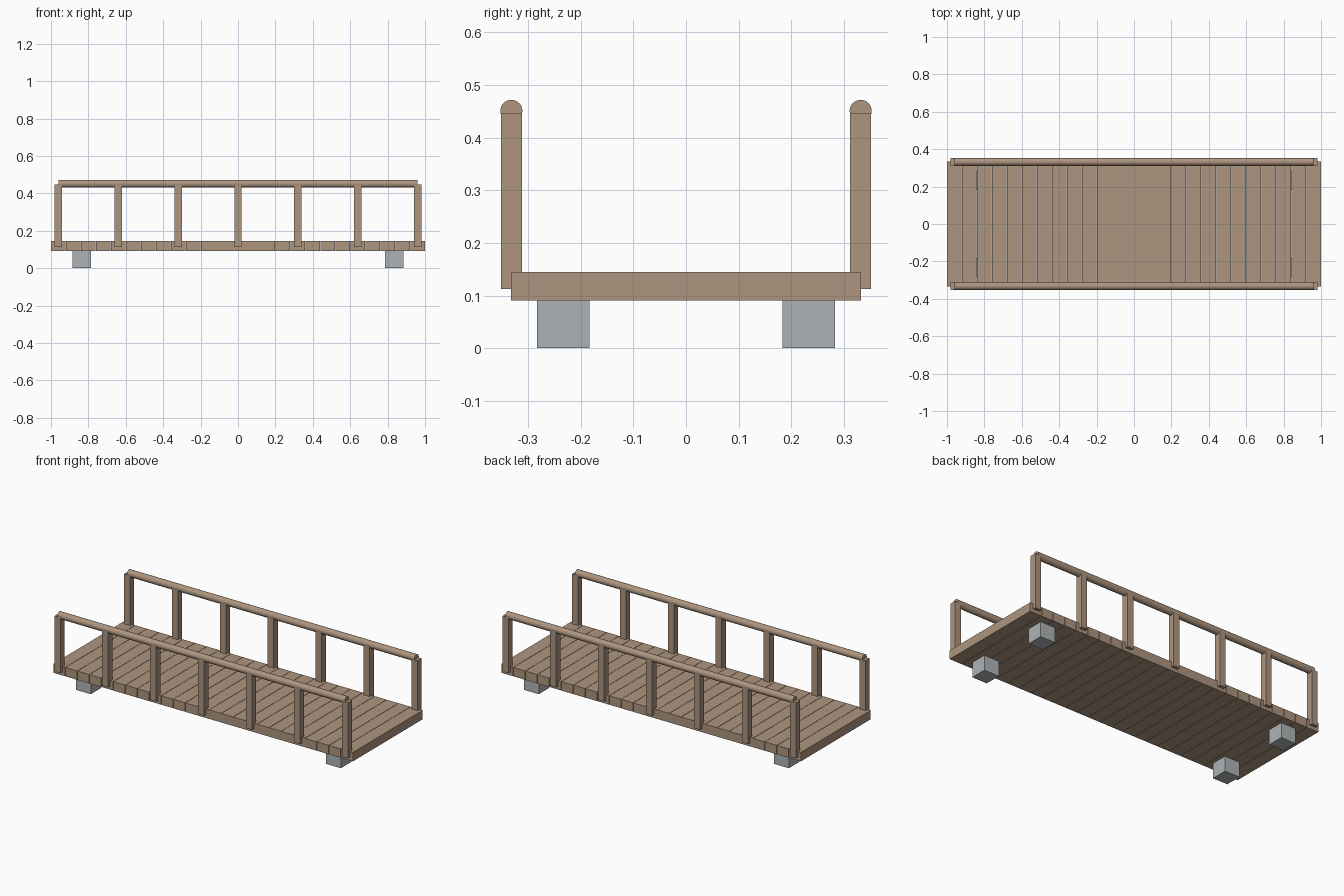
import bpy
import math

if "Cube" in bpy.data.objects:
    bpy.data.objects.remove(bpy.data.objects["Cube"])


def material(name, colour):
    m = bpy.data.materials.new(name)
    m.diffuse_color = (*colour, 1)
    m.use_nodes = True
    m.node_tree.nodes["Principled BSDF"].inputs["Base Color"].default_value = m.diffuse_color
    return m


wood = material("brown wood", (0.42, 0.30, 0.215))
stone = material("grey stone", (0.42, 0.45, 0.46))


def box(name, lo, hi, mat):
    centre = [(a + b) / 2 for a, b in zip(lo, hi)]
    bpy.ops.mesh.primitive_cube_add(size=1, location=centre)
    ob = bpy.context.object
    ob.name = name
    ob.scale = [b - a for a, b in zip(lo, hi)]
    bpy.ops.object.transform_apply(location=False, rotation=False, scale=True)
    ob.data.materials.append(mat)
    return ob


# Deck: 25 planks with hairline gaps
PLANKS, PITCH, GAP = 25, 0.08, 0.002
for i in range(PLANKS):
    x = -1 + i * PITCH
    left = x if i == 0 else x + GAP / 2
    right = x + PITCH if i == PLANKS - 1 else x + PITCH - GAP / 2
    box("deck_plank", (left, -0.333, 0.091), (right, 0.333, 0.145), wood)

for side in (-1, 1):
    y = side * 0.332
    # Railing posts
    for i in range(-3, 4):
        x = i * 0.32
        box("railing_post", (x - 0.02, y - 0.02, 0.112), (x + 0.02, y + 0.02, 0.446), wood)

    # Round handrail
    bpy.ops.mesh.primitive_cylinder_add(vertices=32, radius=0.021, depth=1.92,
                                        location=(0, y, 0.451),
                                        rotation=(0, math.pi / 2, 0))
    rail = bpy.context.object
    rail.name = "handrail"
    rail.data.materials.append(wood)
    bpy.ops.object.shade_smooth_by_angle(angle=math.radians(40))

    # Foundation blocks
    for end in (-1, 1):
        x, yb = end * 0.835, side * 0.233
        box("foundation_block", (x - 0.05, yb - 0.05, 0), (x + 0.05, yb + 0.05, 0.091), stone)
